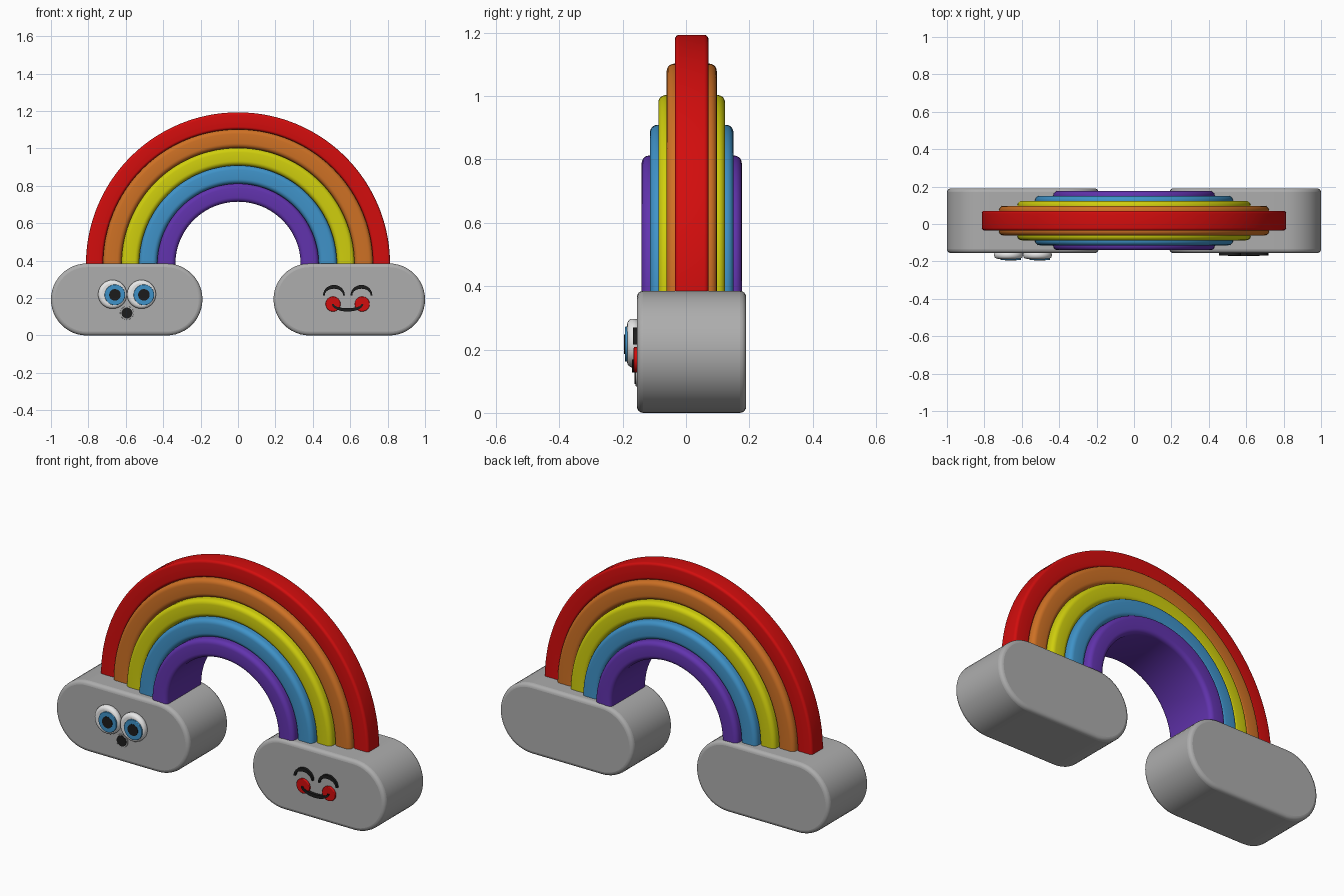
import bpy, bmesh, math
from math import sin, cos, pi, radians

if "Cube" in bpy.data.objects:
    bpy.data.objects.remove(bpy.data.objects["Cube"])


def material(name, rgb):
    m = bpy.data.materials.new(name)
    m.diffuse_color = (*rgb, 1)
    m.use_nodes = True
    m.node_tree.nodes["Principled BSDF"].inputs["Base Color"].default_value = m.diffuse_color
    return m


GREY = material("cloud grey", (0.42, 0.42, 0.42))
WHITE = material("eye white", (0.8, 0.8, 0.8))
BLACK = material("black", (0.012, 0.012, 0.012))
RED = material("red", (0.65, 0.004, 0.004))
ORANGE = material("orange", (0.62, 0.165, 0.018))
YELLOW = material("yellow", (0.63, 0.62, 0.004))
BLUE = material("blue", (0.05, 0.29, 0.58))
PURPLE = material("purple", (0.12, 0.033, 0.42))


def finish(name, bm, mat, bevel=0.0, segments=4):
    bmesh.ops.recalc_face_normals(bm, faces=bm.faces)
    me = bpy.data.meshes.new(name)
    bm.to_mesh(me)
    bm.free()
    me.materials.append(mat)
    ob = bpy.data.objects.new(name, me)
    bpy.context.collection.objects.link(ob)
    me.shade_smooth()
    me.set_sharp_from_angle(angle=radians(40))
    if bevel:
        mod = ob.modifiers.new("bevel", "BEVEL")
        mod.width = bevel
        mod.segments = segments
        mod.limit_method = "ANGLE"
        mod.angle_limit = radians(40)
    return ob


def prism(name, outline, y0, y1, mat, bevel=0.0):
    """Extrude an (x, z) outline from y0 to y1."""
    bm = bmesh.new()
    face = bm.faces.new([bm.verts.new((x, y0, z)) for x, z in outline])
    ext = bmesh.ops.extrude_face_region(bm, geom=[face])
    for v in ext["geom"]:
        if isinstance(v, bmesh.types.BMVert):
            v.co.y = y1
    return finish(name, bm, mat, bevel)


def circle(cx, cz, r, n=40):
    return [(cx + r * cos(2 * pi * i / n), cz + r * sin(2 * pi * i / n)) for i in range(n)]


def stadium(x0, x1, z0, z1, n=24):
    r = (z1 - z0) / 2
    pts = []
    for cx, start in ((x1 - r, -pi / 2), (x0 + r, pi / 2)):
        pts += [(cx + r * cos(start + pi * i / n), z0 + r + r * sin(start + pi * i / n))
                for i in range(n + 1)]
    return pts


def crescent(cx, cz, half, high, low, end, n=20):
    """Curved stroke, thick in the middle; negative heights give a smile."""
    a = [pi * i / n for i in range(n + 1)]
    outer = [(cx + half * cos(t), cz + high * sin(t)) for t in a]
    inner = [(cx + (half - end) * cos(t), cz + low * sin(t)) for t in reversed(a)]
    return outer + inner


def arch(name, r0, r1, y0, y1, bev, mat, n=72, k=5):
    """Rounded-rectangle section swept over a half circle with short legs."""
    section = []
    for r, y, start in ((r1 - bev, y1 - bev, 0), (r0 + bev, y1 - bev, 1),
                        (r0 + bev, y0 + bev, 2), (r1 - bev, y0 + bev, 3)):
        for i in range(k + 1):
            t = (start + i / k) * pi / 2
            section.append((r + bev * cos(t), y + bev * sin(t)))
    stations = [(0, -0.06)] + [(pi * i / n, 0) for i in range(n + 1)] + [(pi, -0.06)]
    bm = bmesh.new()
    rings = [[bm.verts.new((r * cos(t), y, 0.38 + r * sin(t) + drop)) for r, y in section]
             for t, drop in stations]
    m = len(section)
    for a, b in zip(rings, rings[1:]):
        for i in range(m):
            j = (i + 1) % m
            bm.faces.new((a[i], a[j], b[j], b[i]))
    bm.faces.new(rings[0])
    bm.faces.new(rings[-1])
    return finish(name, bm, mat)


# Clouds at both feet
FRONT = -0.155
for side, x0, x1 in (("left", -1.0, -0.19), ("right", 0.19, 1.0)):
    prism(side + "_cloud", stadium(x0, x1, 0.0, 0.385), FRONT, 0.19, GREY, 0.02)

# Rainbow bands, each narrower than the one inside it
radii = (0.335, 0.432, 0.529, 0.623, 0.722, 0.813)
bands = (("purple", PURPLE), ("blue", BLUE), ("yellow", YELLOW), ("orange", ORANGE), ("red", RED))
for i, (label, mat) in enumerate(bands):
    half = 0.158 - 0.0263 * i
    arch(label + "_band", radii[i], radii[i + 1], 0.018 - half, 0.018 + half,
         0.014 if label == "red" else 0.024, mat)

# Surprised face on the left cloud
for side, x, ix in (("left", -0.671, -0.658), ("right", -0.516, -0.503)):
    prism(side + "_eye", circle(x, 0.22, 0.077), -0.186, FRONT + 0.01, WHITE, 0.018)
    prism(side + "_iris", circle(ix, 0.217, 0.055), -0.193, -0.184, BLUE, 0.003)
    prism(side + "_pupil", circle(ix, 0.217, 0.031), -0.195, -0.187, BLACK)
prism("mouth_rim", circle(-0.594, 0.12, 0.036), -0.160, -0.152, GREY, 0.002)
prism("open_mouth", circle(-0.594, 0.12, 0.029), -0.162, -0.154, BLACK)

# Happy face on the right cloud
for side, bx, cx in (("left", 0.513, 0.508), ("right", 0.660, 0.664)):
    prism(side + "_closed_eye", crescent(bx, 0.215, 0.058, 0.055, 0.035, 0.009),
          -0.168, -0.152, BLACK)
    prism(side + "_cheek", circle(cx, 0.168, 0.040), -0.165, -0.152, RED, 0.004)
prism("smile", crescent(0.586, 0.168, 0.084, -0.040, -0.022, 0.010), -0.171, -0.152, BLACK)
